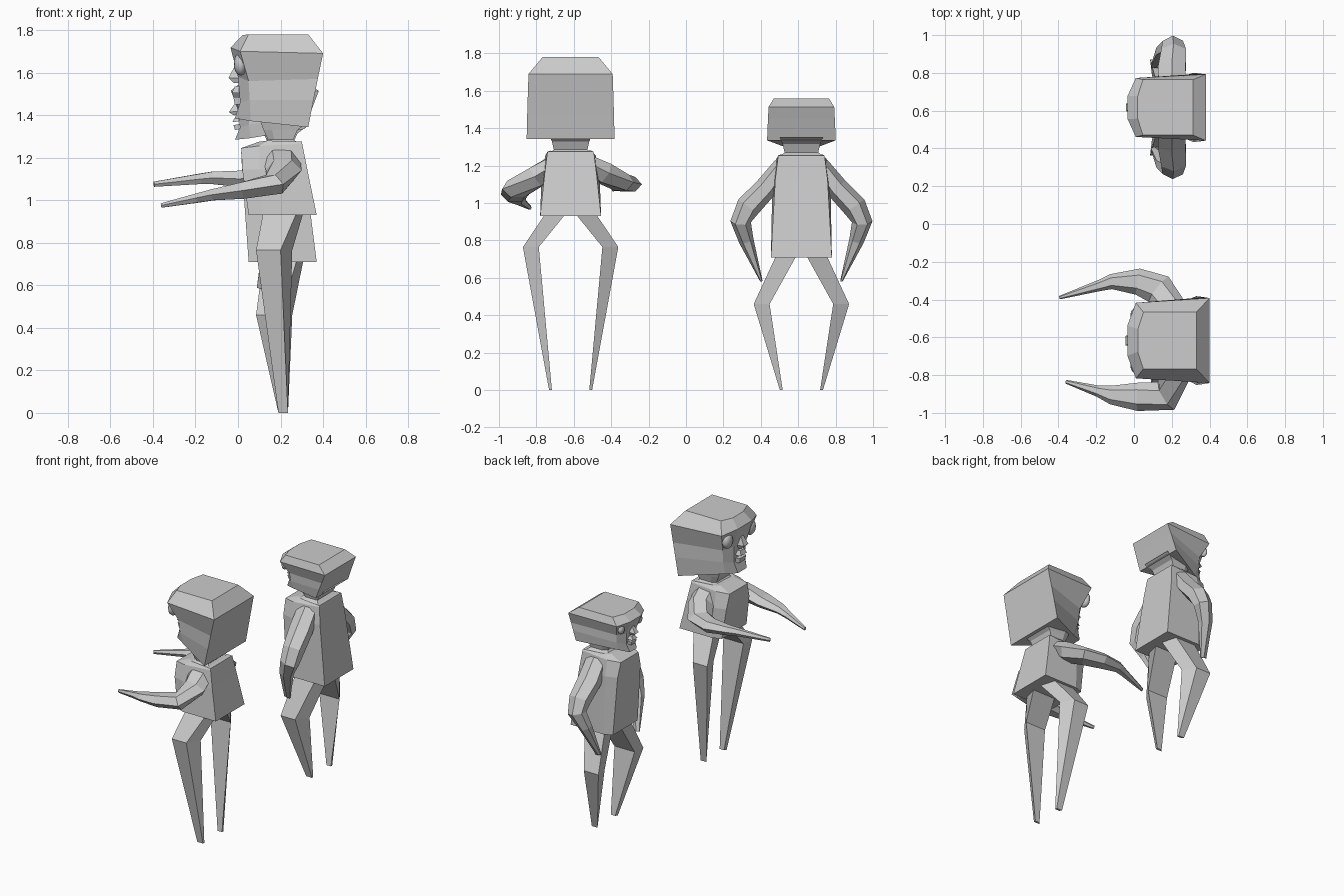
import bpy, bmesh, math
from mathutils import Vector

if "Cube" in bpy.data.objects:
    bpy.data.objects.remove(bpy.data.objects["Cube"])


def loft(name, rings):
    """Skin equal-sized rings of points and cap both ends."""
    bm = bmesh.new()
    vs = [[bm.verts.new(p) for p in r] for r in rings]
    n = len(rings[0])
    for a, b in zip(vs, vs[1:]):
        for i in range(n):
            j = (i + 1) % n
            bm.faces.new((a[i], a[j], b[j], b[i]))
    bm.faces.new(vs[0])
    bm.faces.new(vs[-1][::-1])
    bmesh.ops.recalc_face_normals(bm, faces=bm.faces)
    me = bpy.data.meshes.new(name)
    bm.to_mesh(me)
    bm.free()
    ob = bpy.data.objects.new(name, me)
    bpy.context.collection.objects.link(ob)
    return ob


def sym(half, yc):
    """Close a half outline (x, half width, z) by mirroring it about y = yc."""
    return [(x, yc + w, z) for x, w, z in half] + [(x, yc - w, z) for x, w, z in half[::-1]]


def limb(name, path, ref, sides=6):
    """Tapered tube; path rows are (x, y, z, radius across, radius along ref)."""
    c = [Vector(p[:3]) for p in path]
    rings = []
    for i, p in enumerate(path):
        t = (c[min(i + 1, len(c) - 1)] - c[max(i - 1, 0)]).normalized()
        v = Vector(ref)
        v = (v - t * v.dot(t)).normalized()
        u = t.cross(v)
        rings.append([c[i] + u * p[3] * math.cos(k * math.tau / sides)
                      + v * p[4] * math.sin(k * math.tau / sides) for k in range(sides)])
    return loft(name, rings)


# Head outline rings, top to chin: face edge, temple, back corner
HEAD = [
    [(.02, .06, 1.775), (.05, .15, 1.78), (.33, .15, 1.78)],
    [(-.035, .08, 1.717), (.01, .20, 1.70), (.40, .225, 1.69)],
    [(.0, .07, 1.58), (.05, .13, 1.56), (.375, .229, 1.57)],
    [(.01, .06, 1.46), (.055, .12, 1.47), (.355, .232, 1.47)],
    [(-.015, .05, 1.385), (.06, .085, 1.372), (.33, .235, 1.343)],
]
# Small face parts: nose, upper lip, lower lip
FACE = {
    "nose": [[(-.01, .012, 1.64), (.03, .02, 1.64)], [(-.045, .025, 1.575), (.03, .04, 1.575)],
             [(-.02, .02, 1.55), (.03, .03, 1.55)]],
    "upper_lip": [[(-.015, .02, 1.535), (.03, .05, 1.535)], [(-.028, .035, 1.505), (.03, .06, 1.505)]],
    "lower_lip": [[(-.022, .035, 1.485), (.03, .05, 1.485)], [(-.015, .03, 1.45), (.03, .05, 1.45)]],
}


def figure(tag, yc, hip, knee, top, head_map, neck_low, eye_scale):
    # Head and face
    loft(tag + "_head", [sym([head_map(*p) for p in r], yc) for r in HEAD])
    for name, rings in FACE.items():
        loft(f"{tag}_{name}", [sym([head_map(*p) for p in r], yc) for r in rings])
    # Eyes
    for s in (-1, 1):
        x, w, z = head_map(.012, .13, 1.64)
        bpy.ops.mesh.primitive_uv_sphere_add(segments=12, ring_count=8, radius=1,
                                             location=(x, yc + s * w, z))
        eye = bpy.context.object
        eye.name = tag + "_eye"
        eye.scale = [v * eye_scale for v in (.032, .045, .054)]
        bpy.ops.object.shade_smooth()
    # Neck
    loft(tag + "_neck", [sym(r, yc) for r in (
        [(.10, .09, neck_low + .10), (.15, .11, neck_low + .10), (.33, .115, neck_low + .08)],
        [(.12, .08, neck_low + .045), (.16, .10, neck_low + .045), (.28, .10, neck_low + .045)],
        [(.14, .07, neck_low), (.17, .09, neck_low), (.26, .09, neck_low)],
        [(.12, .09, neck_low - .02), (.16, .12, neck_low - .02), (.29, .12, neck_low - .02)])])
    # Torso
    loft(tag + "_torso", [sym(r, yc) for r in (
        [(.10, .08, top), (.14, .11, top + .005), (.30, .123, top)],
        [(.015, .10, top - .03), (.10, .135, top - .02), (.302, .125, top - .01)],
        [(.02, .13, top - .13), (.10, .155, top - .13),
         (.302 + .068 * .12 / (top - hip), .14, top - .13)],
        [(.05, .14, hip), (.11, .163, hip), (.37, .163, hip)])])
    # Legs: hip, knee, foot
    for s in (-1, 1):
        ring = lambda z, x0, xo, xi, wo, wi: [(x0, yc + s * wo, z), (xo, yc + s * wo, z),
                                              (xi, yc + s * wi, z), (x0 + .01, yc + s * wi, z)]
        loft(tag + "_leg", [ring(hip + .02, .12, .28, .31, .13, .02),
                            ring(knee, .085, .20, .255, .255, .170),
                            ring(0, .19, .235, .235, .115, .100)])


figure("tall", -.617, .93, .765, 1.275, lambda x, w, z: (x, w, z), 1.285, 1)


def small_head(x, w, z):
    drop = .07 * max(0, 1 - x / .33) * (1.78 - z) / .4
    return x * .95, w * (.78 if z < 1.75 else .98), 1.335 + (z - 1.343) * .515 - drop


figure("short", .617, .71, .46, 1.255, small_head, 1.27, .6)

# Tall figure's arms, reaching forward
limb("tall_arm_near", [
    (.20, -.69, 1.22, .09, .05), (.215, -.80, 1.14, .085, .065), (.17, -.91, 1.075, .085, .055),
    (.02, -.915, 1.045, .075, .045), (-.12, -.905, 1.025, .05, .03),
    (-.19, -.885, 1.01, .03, .025), (-.36, -.835, .975, .01, .012)], (0, 0, 1))
limb("tall_arm_far", [
    (.20, -.54, 1.22, .09, .05), (.19, -.44, 1.16, .085, .065), (.13, -.345, 1.11, .085, .05),
    (.02, -.305, 1.10, .07, .045), (-.12, -.305, 1.105, .04, .034),
    (-.18, -.325, 1.10, .03, .028), (-.395, -.39, 1.075, .009, .014)], (0, 0, 1))

# Short figure's arms, hanging with bent elbows
for s in (-1, 1):
    limb("short_arm", [(x, .617 + s * w, z, a, b) for x, w, z, a, b in (
        (.20, .10, 1.20, .05, .08), (.20, .19, 1.08, .06, .085), (.21, .285, .98, .065, .075),
        (.205, .325, .90, .055, .065), (.16, .295, .80, .04, .05), (.11, .215, .585, .007, .025))],
        (1, 0, 0))
